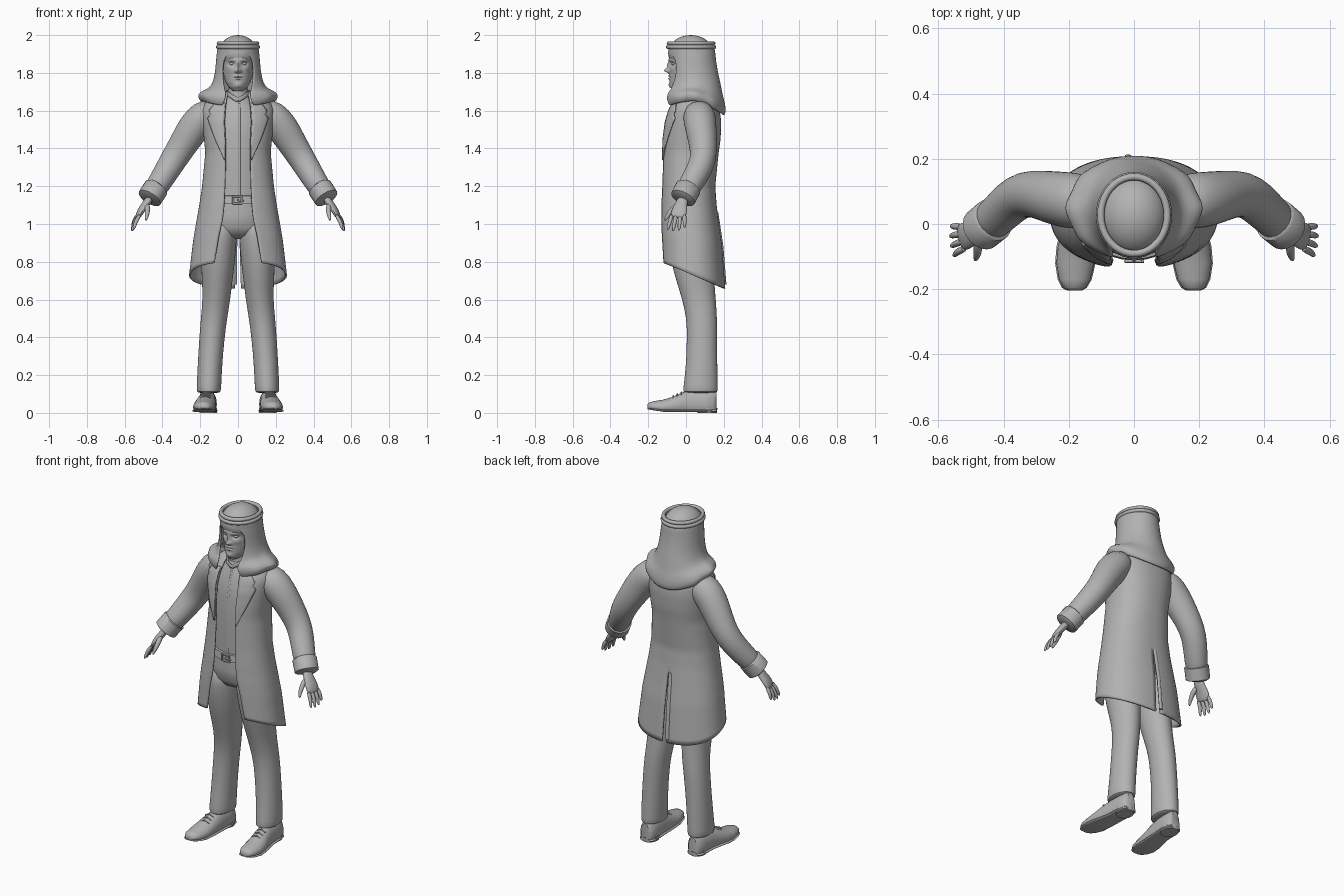
import bpy, bmesh, math
from mathutils import Vector

grey = bpy.data.materials.new("plain grey")
grey.diffuse_color = (0.45, 0.45, 0.45, 1)


def finish(ob, mirror=False, solid=0, subsurf=0, angle=50):
    ob.data.materials.append(grey)
    if mirror:
        m = ob.modifiers.new("mirror", 'MIRROR')
        m.merge_threshold = 0.002
    if solid:
        s = ob.modifiers.new("thickness", 'SOLIDIFY')
        s.thickness, s.offset = solid, 0
    if subsurf:
        ob.modifiers.new("smooth", 'SUBSURF').levels = subsurf
    bpy.ops.object.select_all(action='DESELECT')
    ob.select_set(True)
    bpy.context.view_layer.objects.active = ob
    bpy.ops.object.shade_smooth_by_angle(angle=math.radians(angle))
    return ob


def grid(name, rows, closed=True, **kw):
    """Skin rows of points; closed rows become a capped loft."""
    bm = bmesh.new()
    vs = [[bm.verts.new(p) for p in r] for r in rows]
    n = len(rows[0])
    for a, b in zip(vs, vs[1:]):
        for i in range(n if closed else n - 1):
            j = (i + 1) % n
            bm.faces.new((a[i], a[j], b[j], b[i]))
    if closed:
        bm.faces.new(vs[0])
        bm.faces.new(vs[-1])
    bmesh.ops.recalc_face_normals(bm, faces=bm.faces)
    me = bpy.data.meshes.new(name)
    bm.to_mesh(me)
    bm.free()
    ob = bpy.data.objects.new(name, me)
    bpy.context.collection.objects.link(ob)
    return finish(ob, **kw)


def lookup(table, z):
    """Interpolate a table of (z, values...) sorted downwards."""
    z = max(min(z, table[0][0]), table[-1][0])
    for a, b in zip(table, table[1:]):
        if z >= b[0]:
            t = (a[0] - z) / (a[0] - b[0])
            return [p + (q - p) * t for p, q in zip(a[1:], b[1:])]


def loft(name, table, n=28, **kw):
    """Vertical loft from (z, centre x, half width, front y, back y)."""
    rows = []
    for z, cx, rx, yf, yb in table:
        rows.append([(cx + rx * math.sin(t), (yf + yb) / 2 - (yb - yf) / 2 * math.cos(t), z)
                     for t in (math.tau * i / n for i in range(n))])
    return grid(name, rows, **kw)


def tube(name, path, radii, wide=(0, 1, 0), n=14, **kw):
    """Loft along a path; each radius is (along wide, across)."""
    pts, rows = [Vector(p) for p in path], []
    for i, p in enumerate(pts):
        d = (pts[min(i + 1, len(pts) - 1)] - pts[max(i - 1, 0)]).normalized()
        w = Vector(wide)
        w = (w - d * w.dot(d)).normalized()
        c = d.cross(w)
        a, b = radii[i] if isinstance(radii[i], tuple) else (radii[i], radii[i])
        rows.append([p + w * a * math.cos(math.tau * k / n) + c * b * math.sin(math.tau * k / n)
                     for k in range(n)])
    return grid(name, rows, **kw)


def ball(name, loc, scale, **kw):
    bpy.ops.mesh.primitive_uv_sphere_add(segments=24, ring_count=14, radius=1)
    ob = bpy.context.object
    ob.name = name
    for v in ob.data.vertices:
        v.co = Vector([l + s * c for l, s, c in zip(loc, scale, v.co)])
    return finish(ob, **kw)


def wrap_point(rx, yf, yb, a, p):
    c = math.cos(a)
    return (rx * max(math.sin(a), 0) ** p,
            (yf + yb) / 2 - (yb - yf) / 2 * math.copysign(abs(c) ** p, c))


# Head: loft with bumps for nose, brow, eye sockets, lips and chin
HEAD = [(1.96, .07, -.06, .11), (1.93, .08, -.082, .12), (1.88, .082, -.09, .125),
        (1.83, .081, -.088, .125), (1.79, .077, -.087, .115), (1.75, .066, -.086, .09),
        (1.725, .05, -.083, .06), (1.705, .03, -.07, .03)]
BUMPS = [(0, 1.838, .009, .022, .012), (0, 1.812, .013, .012, .026), (.012, 1.808, .007, .008, .009),
         (.034, 1.848, .016, .011, -.014), (.034, 1.868, .024, .008, .006), (0, 1.783, .02, .005, .008),
         (0, 1.769, .017, .005, .008), (0, 1.776, .024, .002, -.004), (0, 1.735, .02, .013, .008),
         (.045, 1.82, .016, .016, .005)]
rows = []
for k in range(65):
    z = 1.96 - .255 * k / 64
    rx, yf, yb = lookup(HEAD, z)
    row = []
    for i in range(72):
        t = math.tau * i / 72
        x, y = rx * math.sin(t), (yf + yb) / 2 - (yb - yf) / 2 * math.cos(t)
        if math.cos(t) > 0:
            y -= sum(h * math.exp(-((abs(x) - bx) / sx) ** 2 - ((z - bz) / sz) ** 2)
                     for bx, bz, sx, sz, h in BUMPS)
        row.append((x, y, z))
    rows.append(row)
grid("head", rows)
ball("eye", (.033, -.064, 1.848), (.013, .012, .008), mirror=True)
loft("neck", [(1.76, 0, .05, -.035, .07), (1.70, 0, .052, -.04, .075), (1.6, 0, .07, -.05, .09)])

# Headdress: crown, double cord and draped cloth
ball("crown", (0, .025, 1.905), (.103, .12, .095))
for i, z in enumerate((1.937, 1.957)):
    path = [(math.sin(t) * (.106 - .004 * i), .027 - math.cos(t) * (.122 - .004 * i), z)
            for t in (math.tau * k / 40 for k in range(40))]
    rows = []
    for x, y, zz in path + path[:1]:
        d = Vector((x, y - .027, 0)).normalized() * .011
        rows.append([Vector((x, y, zz)) + d * math.cos(s) + Vector((0, 0, .011 * math.sin(s)))
                     for s in (math.tau * k / 10 for k in range(10))])
    grid("head_cord", rows)
CLOTH = [(1.95, .1, -.085, .14, 0), (1.915, .106, -.09, .148, 0), (1.90, .108, -.09, .15, .05),
         (1.87, .11, -.086, .152, .078), (1.80, .115, -.085, .163, .082), (1.74, .13, -.09, .178, .076),
         (1.70, .152, -.098, .188, .066), (1.685, .185, -.105, .195, .062), (1.66, .203, -.107, .203, .066),
         (1.64, .2, -.105, .205, .075), (1.62, .185, -.1, .198, .085)]
rows = []
for z, rx, yf, yb, ox in CLOTH:
    a0 = math.asin(ox / rx)
    low = max(0, min(1, (1.74 - z) / .1))
    row = []
    for i in range(33):
        a = a0 + (math.pi - a0) * i / 32
        x, y = wrap_point(rx, yf, yb, a, 1)
        fold = 1 + .025 * low * math.sin(a * 9)
        row.append((x * fold, y, z + low * (.03 * math.sin(a) ** 2 - .045 * max(0, -math.cos(a)))))
    rows.append(row)
grid("head_cloth", rows, closed=False, mirror=True, solid=.012, subsurf=1)

# Shirt with collar and placket line
loft("shirt", [(1.68, 0, .06, -.045, .08), (1.64, 0, .09, -.06, .1), (1.58, 0, .14, -.085, .14),
               (1.48, 0, .15, -.1, .15), (1.3, 0, .145, -.1, .13), (1.13, 0, .15, -.095, .12)])
tube("collar", [(0, -.062, 1.655), (.03, -.055, 1.672), (.055, -.02, 1.69), (.06, .03, 1.70)],
     [(.012, .006)] * 4, wide=(0, 0, 1), mirror=True)
tube("placket", [(.006, -.068, 1.64), (.006, -.088, 1.58), (.006, -.103, 1.48), (.006, -.103, 1.15)],
     [(.006, .003)] * 4, wide=(1, 0, 0), n=6)

# Coat: half wrap with open front, slanted hem and rear vent
COAT = [(1.70, .075, -.03, .12, .05), (1.66, .15, -.055, .15, .06), (1.61, .19, -.085, .172, .066),
        (1.54, .185, -.108, .182, .07), (1.45, .175, -.12, .178, .066), (1.38, .168, -.122, .168, .064),
        (1.2, .185, -.127, .15, .068), (1.1, .2, -.132, .157, .073), (1.0, .217, -.134, .17, .083),
        (.9, .232, -.134, .186, .1), (.70, .254, -.13, .203, .125)]


def coat_point(z, u, out=0):
    rx, yf, yb, ox = lookup(COAT, z)
    p = .88
    a0 = math.asin((ox / rx) ** (1 / p))
    f = max(0, (1.05 - z) / .35)
    a1 = math.pi - (.012 + .03 * f if f > 0 else 0)
    x, y = wrap_point(rx + out, yf - out, yb + out, a0 + (a1 - a0) * u, p)
    if f > 0:
        z = 1.05 - f * (1.05 - (.80 - .14 * (y + .13) / .33))
    return (x, y, z)


grid("coat", [[coat_point(1.70 - k / 40, i / 36) for i in range(37)] for k in range(41)],
     closed=False, mirror=True, solid=.01)
# Lapels follow the coat front
LAPEL = [(1.64, .13), (1.59, .2), (1.575, .15), (1.56, .21), (1.45, .12), (1.34, .01)]
grid("lapel", [[coat_point(z, lookup(LAPEL, z)[0] * i / 6, .009) for i in range(7)]
               for z in (1.64 - .02 * k for k in range(16))],
     closed=False, mirror=True, solid=.007)
# Rear vent flap
tube("vent_flap", [(-.012, .164, 1.06), (-.014, .176, .98), (-.016, .191, .88), (-.018, .207, .68)],
     [(.012, .007)] * 4, wide=(1, 0, 0), n=8)

# Sleeves and cuffs
tube("sleeve", [(.12, .065, 1.60), (.18, .07, 1.575), (.235, .078, 1.51), (.285, .09, 1.43),
                (.335, .094, 1.35), (.375, .07, 1.285), (.42, .025, 1.21), (.462, -.012, 1.15)],
     [.07, (.09, .088), (.084, .088), (.076, .078), (.07, .072), (.069, .068), (.064, .062), (.06, .058)],
     n=20, mirror=True, subsurf=1)
tube("cuff", [(.43, .015, 1.195), (.434, .012, 1.19), (.468, -.016, 1.137), (.472, -.02, 1.13)],
     [(.058, .056), (.069, .067), (.068, .066), (.05, .045)], n=20, mirror=True)

# Hands
WIDE = (.2, 1, 0)
tube("palm", [(.465, -.013, 1.14), (.485, -.024, 1.11), (.508, -.033, 1.08), (.525, -.04, 1.05), (.533, -.044, 1.03)],
     [(.03, .022), (.032, .02), (.042, .019), (.044, .016), (.036, .01)], wide=WIDE, mirror=True, subsurf=1)
for k, length in zip((-1.5, -.5, .5, 1.5), (.92, 1, .97, .8)):
    base = Vector((.522 + .004 * k, -.041 + .022 * k, 1.052))
    step = Vector((.042, -.012 + .009 * k, -.09)) * length
    tube("finger", [base, base + step * .45 + Vector((.008, 0, 0)), base + step * .85, base + step],
         [.0115, .011, .009, .004], n=10, mirror=True, subsurf=1)
tube("thumb", [(.482, -.04, 1.105), (.478, -.075, 1.075), (.482, -.098, 1.045), (.488, -.113, 1.015)],
     [.016, .015, .012, .005], wide=(1, 0, 0), n=10, mirror=True, subsurf=1)

# Trousers, belt and buckle
loft("trouser_hips", [(1.14, 0, .15, -.1, .125), (1.05, 0, .165, -.105, .135), (.98, 0, .17, -.1, .14),
                      (.94, 0, .15, -.07, .12), (.92, 0, .09, -.02, .07)])
loft("trouser_leg", [(1.04, .085, .08, -.098, .13), (.93, .098, .094, -.1, .14), (.8, .106, .09, -.08, .143),
                     (.7, .11, .081, -.052, .15), (.6, .114, .073, -.02, .158), (.5, .127, .07, .003, .165),
                     (.4, .138, .067, .005, .165), (.25, .149, .065, 0, .166), (.13, .154, .065, -.015, .168),
                     (.11, .154, .063, -.015, .168), (.105, .154, .05, 0, .15)], mirror=True, subsurf=1)
loft("belt", [(1.15, 0, .15, -.1, .128), (1.148, 0, .155, -.108, .133), (1.107, 0, .16, -.112, .136),
              (1.105, 0, .155, -.1, .13)])
for a, b in (((-.028, 1.145), (.022, 1.145)), ((-.028, 1.108), (.022, 1.108)),
             ((-.026, 1.148), (-.026, 1.105)), ((.02, 1.148), (.02, 1.105)), ((-.005, 1.127), (.03, 1.122))):
    tube("buckle_bar", [(a[0], -.114, a[1]), (b[0], -.114, b[1])], [.005, .005], n=8)

# Shoes: rings run from toe to heel as (y, centre x, half width, height)
SHOE = [(-.204, .183, .018, .045), (-.195, .183, .034, .055), (-.17, .182, .048, .062), (-.12, .18, .058, .07),
        (-.07, .176, .058, .085), (-.02, .169, .053, .108), (.03, .163, .048, .122), (.1, .16, .048, .125),
        (.145, .158, .043, .12), (.162, .158, .028, .11)]


def shoe_rows(grow, top, low):
    rows = []
    for y, cx, w, h in SHOE:
        h, z0 = (h if top is None else top), low + max(0, -.12 - y) * .15
        rows.append([(cx + (w + grow) * math.cos(t),
                      y * (1 + grow), max(z0, z0 + (h - z0) * (.3 + .7 * math.sin(t))))
                     for t in (math.tau * i / 24 for i in range(24))])
    return rows


grid("shoe", shoe_rows(0, None, .012), mirror=True)
grid("sole", shoe_rows(.004, .024, .006), mirror=True)
loft("heel", [(.026, .158, .048, .055, .166), (0, .158, .046, .06, .164)], mirror=True)
for i in range(3):
    y, z = -.068 + .022 * i, .089 + .0105 * i
    tube("lace", [(.145, y, z - .012), (.172, y, z + .001), (.2, y, z - .012)], [.004] * 3, n=6, mirror=True)
